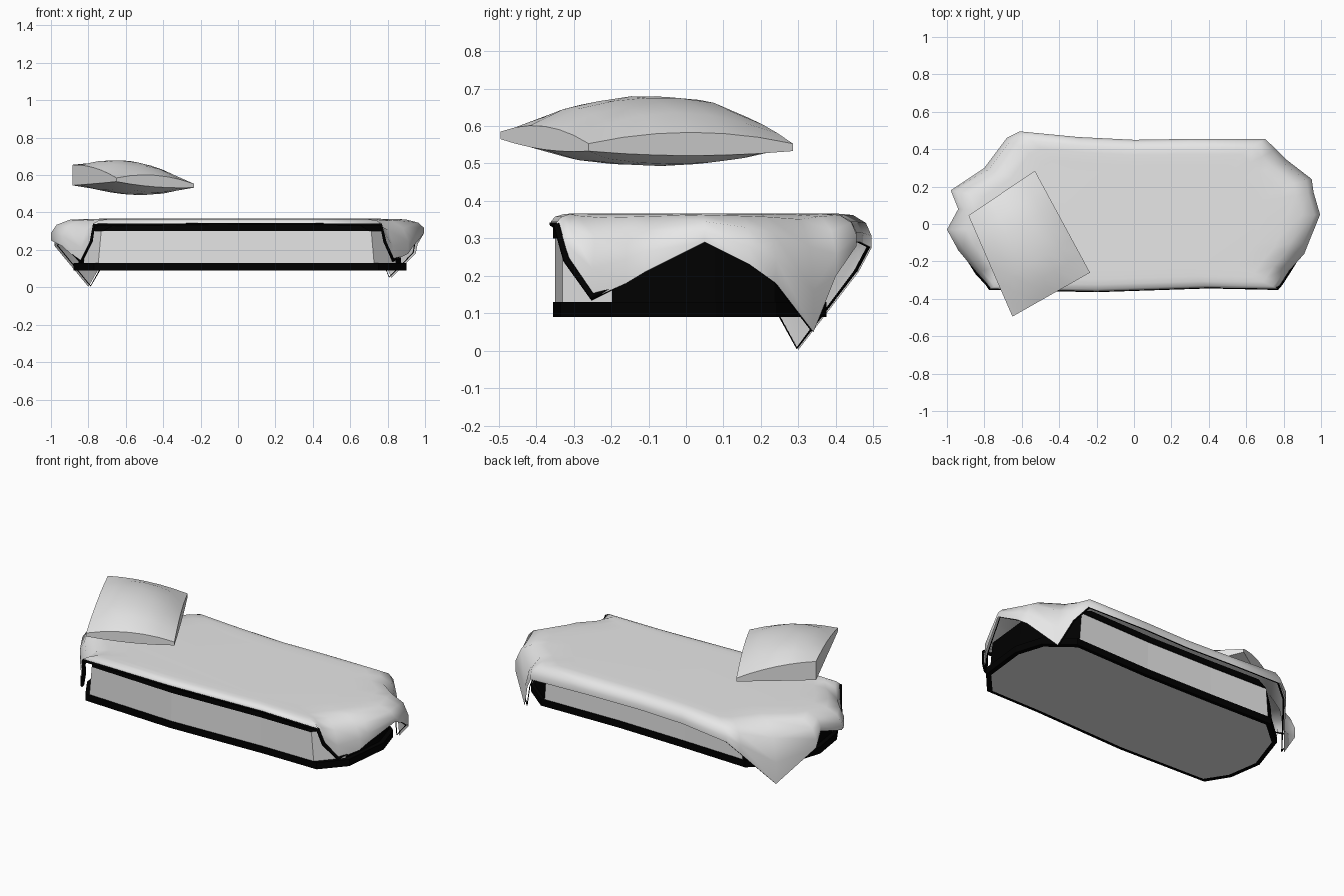
import bpy, bmesh, math
from mathutils import Vector

if "Cube" in bpy.data.objects:
    bpy.data.objects.remove(bpy.data.objects["Cube"])


def material(name, value):
    m = bpy.data.materials.new(name)
    m.diffuse_color = (value, value, value, 1)
    m.use_nodes = True
    m.node_tree.nodes["Principled BSDF"].inputs["Base Color"].default_value = m.diffuse_color
    return m


GREY = material("light_grey_fabric", 0.8)
BLACK = material("black_outline", 0.0)


def finish(name, bm, mats, angle=None):
    bmesh.ops.remove_doubles(bm, verts=bm.verts, dist=0.0005)
    bmesh.ops.recalc_face_normals(bm, faces=bm.faces)
    me = bpy.data.meshes.new(name)
    bm.to_mesh(me)
    bm.free()
    ob = bpy.data.objects.new(name, me)
    bpy.context.collection.objects.link(ob)
    for m in mats:
        me.materials.append(m)
    if angle:
        bpy.ops.object.select_all(action='DESELECT')
        ob.select_set(True)
        bpy.context.view_layer.objects.active = ob
        bpy.ops.object.shade_smooth_by_angle(angle=math.radians(angle))
    return ob


def bridge(bm, a, b):
    n = len(a)
    return [bm.faces.new((a[i], a[(i + 1) % n], b[(i + 1) % n], b[i])) for i in range(n)]


# Mattress: wavy outline, black rims and black ends, grey side panels and base
outline = [(-0.77, -0.33), (-0.2, -0.355), (0.4, -0.335), (0.75, -0.335), (0.87, -0.2),
           (0.90, 0.08), (0.85, 0.24), (0.7, 0.36), (0.2, 0.35), (-0.25, 0.36),
           (-0.65, 0.375), (-0.80, 0.24), (-0.88, 0.0), (-0.85, -0.2)]
levels = [(0.09, 0.97, 0.94), (0.09, 1, 1), (0.13, 1, 1), (0.13, 0.97, 0.985),
          (0.30, 0.95, 0.985), (0.30, 0.94, 1), (0.335, 0.86, 1)]
bm = bmesh.new()
rings = [[bm.verts.new((x * sx, y * sy * (0.93 if z > 0.31 and abs(x) > 0.82 else 1), z))
          for x, y in outline] for z, sx, sy in levels]
for k in range(len(rings) - 1):
    for f in bridge(bm, rings[k], rings[k + 1]):
        c = f.calc_center_median()
        end = abs(c.x) > (0.8 if c.y < 0 else 0.68)
        f.material_index = 0 if k == 3 and not end else 1
bm.faces.new(rings[0][::-1])
bm.faces.new(rings[-1])
finish("mattress", bm, [GREY, BLACK])

# Blanket: hem points, drawn in over the mattress as concentric rings
hem = [(-0.77, -0.345, 0.33), (-0.2, -0.36, 0.335), (0.4, -0.34, 0.335), (0.765, -0.345, 0.33),
       (0.785, -0.32, 0.24), (0.83, -0.25, 0.14), (0.91, -0.16, 0.18), (0.93, -0.11, 0.21),
       (0.995, 0.05, 0.29), (0.96, 0.17, 0.23), (0.95, 0.24, 0.18), (0.82, 0.34, 0.05),
       (0.76, 0.40, 0.2), (0.70, 0.455, 0.28), (0.3, 0.455, 0.29), (0.0, 0.45, 0.29),
       (-0.3, 0.465, 0.29), (-0.61, 0.495, 0.275), (-0.68, 0.46, 0.21), (-0.80, 0.30, 0.003),
       (-0.98, 0.18, 0.22), (-0.94, 0.08, 0.27), (-1.0, -0.03, 0.25), (-0.94, -0.14, 0.22),
       (-0.84, -0.26, 0.13), (-0.785, -0.32, 0.24)]
TOP = 0.367
bm = bmesh.new()
rings = [[bm.verts.new((x * f, y * f, TOP + (z - TOP) * d)) for x, y, z in hem]
         for f, d in [(0.7, 0), (0.82, 0.01), (0.9, 0.05), (0.97, 0.28), (1.0, 0.65), (1.0, 1)]]
for a, b in zip(rings, rings[1:]):
    bridge(bm, a, b)
bm.faces.new(rings[0])
finish("blanket", bm, [GREY], 80)

# Black hem line: bold around the front corners, thin and tucked under elsewhere
cu = bpy.data.curves.new("blanket_hem", 'CURVE')
cu.dimensions = '3D'
cu.bevel_depth = 0.008
cu.bevel_resolution = 0
sp = cu.splines.new('POLY')
sp.points.add(len(hem) - 1)
for p, (x, y, z) in zip(sp.points, hem):
    front, back = y < -0.2, y > 0.4
    tuck = 1 if front else 0.985
    p.co = (x * tuck, y * tuck, z + 0.004, 1)
    p.radius = 1.3 if front and z < 0.335 else 0.7 if front or back else 0.35
sp.use_cyclic_u = True
cu.materials.append(BLACK)
bpy.context.collection.objects.link(bpy.data.objects.new("blanket_hem", cu))

# Pillow: puffed quad hovering over the left end, thin corners, one thicker corner
A, B = Vector((-0.885, 0.045, 0.60)), Vector((-0.53, 0.285, 0.543))
C, D = Vector((-0.235, -0.26, 0.543)), Vector((-0.65, -0.495, 0.575))
N = 6


def pillow_point(i, j, side):
    s, t = i / N, j / N
    p = (A * (1 - s) + B * s) * (1 - t) + (D * (1 - s) + C * s) * t
    u, v = 4 * s * (1 - s), 4 * t * (1 - t)
    edge = 0.01 + 0.045 * ((1 - s) * (1 - t)) ** 2
    if side > 0:
        p.z += edge + 0.03 * max(u, v) + 0.067 * (u * v) ** 0.7
    else:
        p.z -= edge + 0.012 * max(u, v) + 0.045 * (u * v) ** 0.7
    return p


bm = bmesh.new()
borders = []
for side in (1, -1):
    g = [[bm.verts.new(pillow_point(i, j, side)) for j in range(N + 1)] for i in range(N + 1)]
    for i in range(N):
        for j in range(N):
            bm.faces.new((g[i][j], g[i + 1][j], g[i + 1][j + 1], g[i][j + 1]))
    borders.append([g[i][0] for i in range(N)] + [g[N][j] for j in range(N)]
                   + [g[i][N] for i in range(N, 0, -1)] + [g[0][j] for j in range(N, 0, -1)])
bridge(bm, *borders)
finish("pillow", bm, [GREY], 40)
